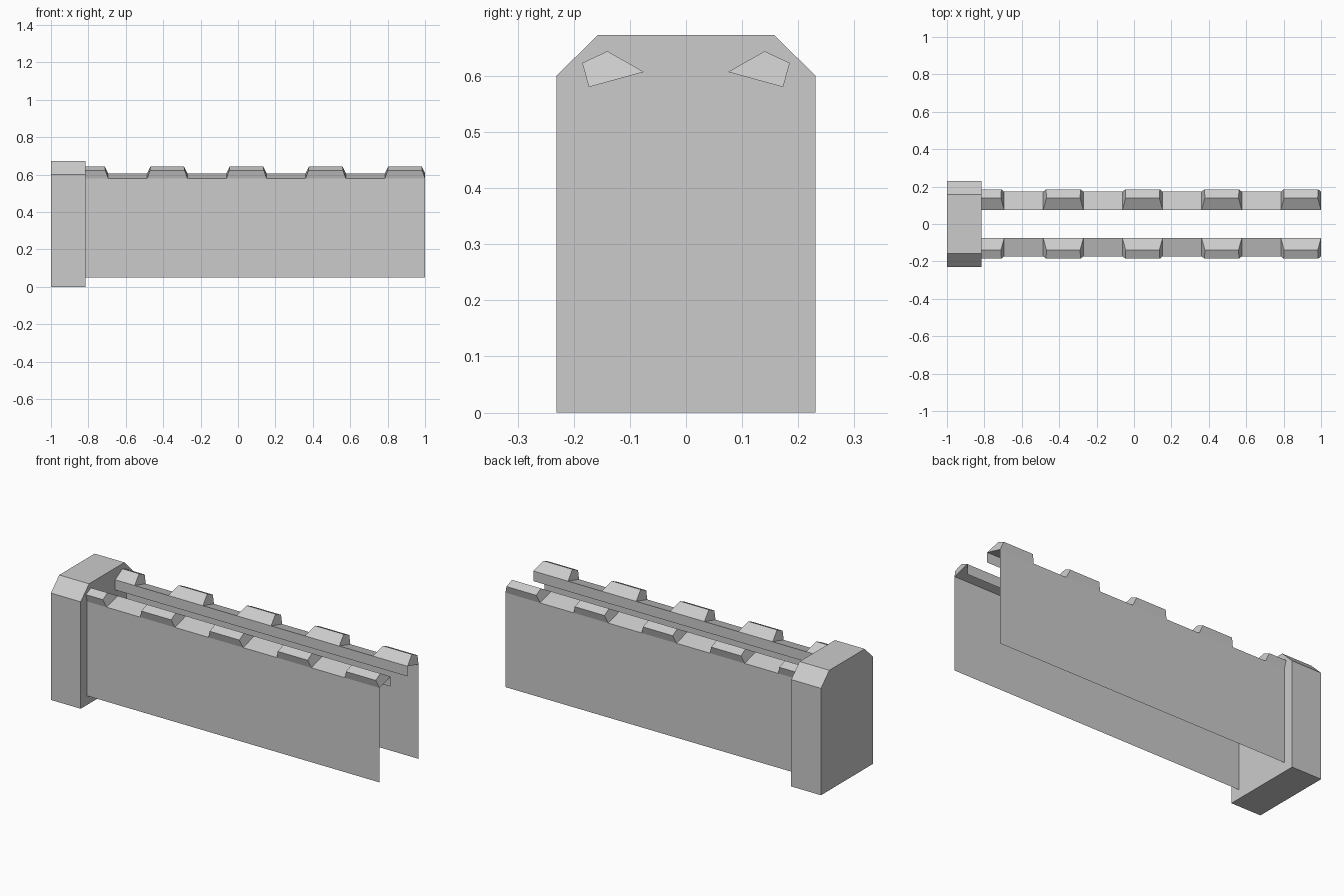
import bpy

cube = bpy.data.objects.get("Cube")
if cube:
    bpy.data.objects.remove(cube)

grey = bpy.data.materials.new("light_grey")
grey.use_nodes = True
colour = (0.6, 0.6, 0.6, 1)
grey.diffuse_color = colour
grey.node_tree.nodes["Principled BSDF"].inputs["Base Color"].default_value = colour


def loft(name, profile, x0, x1, inset0=None, inset1=None, close=False, caps=(False, False), mirror=True):
    """Sweep a (y, z) profile along x, with optional tapered ends."""
    n = len(profile)
    inset0 = inset0 or [0] * n
    inset1 = inset1 or [0] * n
    verts = [(x0 + d, y, z) for d, (y, z) in zip(inset0, profile)]
    verts += [(x1 - d, y, z) for d, (y, z) in zip(inset1, profile)]
    faces = []
    for i in range(n if close else n - 1):
        j = (i + 1) % n
        faces.append((i, n + i, n + j, j))
    if caps[0]:
        faces.append(tuple(range(n)))
    if caps[1]:
        faces.append(tuple(reversed(range(n, 2 * n))))
    mesh = bpy.data.meshes.new(name)
    mesh.from_pydata(verts, [], faces)
    mesh.materials.append(grey)
    obj = bpy.data.objects.new(name, mesh)
    bpy.context.collection.objects.link(obj)
    if mirror:
        mod = obj.modifiers.new("Mirror", "MIRROR")
        mod.use_axis = (False, True, False)
        mod.use_mirror_merge = False
    return obj


PLATE = -0.815  # inner face of the end block

# End block with chamfered top edges
half = [(-0.231, 0), (-0.231, 0.6), (-0.157, 0.673)]
outline = half + [(-y, z) for y, z in reversed(half)]
loft("end_block", outline, -1, PLATE, close=True, caps=(True, True), mirror=False)

# Thin side walls folding inward into a sloped rail with a hanging lip
loft("side_walls_and_rails",
     [(-0.173, 0.05), (-0.173, 0.58), (-0.075, 0.607), (-0.075, 0.55)], PLATE, 1)

# Raised teeth along the rails, the first one cut off by the end block
tooth = [(-0.173, 0.58), (-0.185, 0.623), (-0.14, 0.644), (-0.075, 0.607)]
taper = [0, 0.015, 0.018, 0]
for k in range(5):
    end = 1 - 0.4235 * (4 - k)
    first = k == 0
    loft(f"rail_teeth_{k + 1}", tooth, PLATE if first else end - 0.215, end,
         inset0=None if first else taper, inset1=taper, caps=(not first, True))
